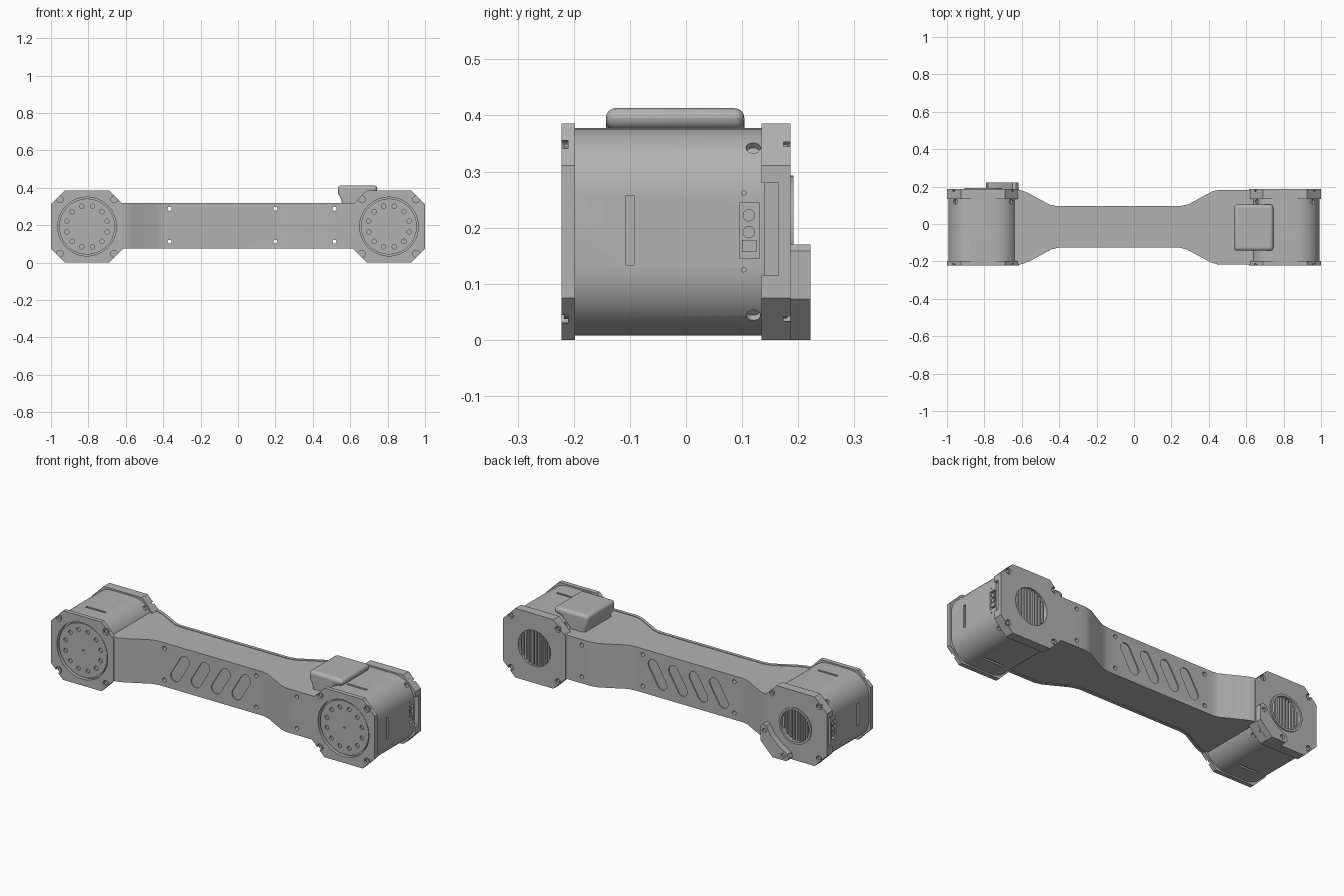
import bpy, bmesh
from math import cos, sin, pi, radians, sqrt
from mathutils import Vector

if "Cube" in bpy.data.objects:
    bpy.data.objects.remove(bpy.data.objects["Cube"])

grey = bpy.data.materials.new("machined_grey")
colour = (0.45, 0.45, 0.45, 1)
grey.diffuse_color = colour
grey.use_nodes = True
grey.node_tree.nodes["Principled BSDF"].inputs["Base Color"].default_value = colour

CZ, HALF = 0.193, 0.193      # joint centre height and half width
FRONT, BACK = -0.222, 0.186  # outer faces of the joint plates


# Shape helpers
def prism(bm, pts, axis, a, b):
    place = {"x": lambda p, t: (t, p[0], p[1]),
             "y": lambda p, t: (p[0], t, p[1]),
             "z": lambda p, t: (p[0], p[1], t)}[axis]
    lo = [bm.verts.new(place(p, a)) for p in pts]
    hi = [bm.verts.new(place(p, b)) for p in pts]
    faces = [bm.faces.new(lo), bm.faces.new(hi[::-1])]
    for i in range(len(pts)):
        j = (i + 1) % len(pts)
        faces.append(bm.faces.new((lo[j], lo[i], hi[i], hi[j])))
    bmesh.ops.recalc_face_normals(bm, faces=faces)


def box(bm, x0, x1, y0, y1, z0, z1):
    prism(bm, [(x0, y0), (x1, y0), (x1, y1), (x0, y1)], "z", z0, z1)


def cyl(bm, p0, p1, r, n=24):
    p0, p1 = Vector(p0), Vector(p1)
    d = p1 - p0
    m = d.to_track_quat("Z", "Y").to_matrix().to_4x4()
    m.translation = (p0 + p1) / 2
    bmesh.ops.create_cone(bm, cap_ends=True, segments=n, radius1=r, radius2=r,
                          depth=d.length, matrix=m)


def corner_rect(cx, half, r, steps):
    pts = []
    for k, (sx, sz) in enumerate([(1, 1), (-1, 1), (-1, -1), (1, -1)]):
        for i in range(steps + 1):
            a = pi / 2 * (k + i / steps)
            pts.append((cx + sx * (half - r) + r * cos(a),
                        CZ + sz * (half - r) + r * sin(a)))
    return pts


def pill(cx, cz, dx, dz, r):
    pts = []
    tilt = radians(-30)
    for s, start in ((1, 0), (-1, pi)):
        for i in range(11):
            a = start + tilt + pi * i / 10
            pts.append((cx + s * dx + r * cos(a), cz + s * dz + r * sin(a)))
    return pts


def make(name, build, cut=None, bevel=0, segments=3):
    def mesh_object(label, fn):
        bm = bmesh.new()
        fn(bm)
        me = bpy.data.meshes.new(label)
        bm.to_mesh(me)
        bm.free()
        o = bpy.data.objects.new(label, me)
        bpy.context.collection.objects.link(o)
        return o

    ob = mesh_object(name, build)
    ob.data.materials.append(grey)
    if bevel:
        m = ob.modifiers.new("edge_round", "BEVEL")
        m.width, m.segments, m.limit_method = bevel, segments, "ANGLE"
    if cut:
        cutter = mesh_object(name + "_cutter", cut)
        cutter.hide_render = True
        m = ob.modifiers.new("cut", "BOOLEAN")
        m.operation, m.solver, m.object = "DIFFERENCE", "EXACT", cutter
        bpy.context.view_layer.update()
        done = bpy.data.meshes.new_from_object(
            ob.evaluated_get(bpy.context.evaluated_depsgraph_get()))
        ob.modifiers.clear()
        ob.data = done
        bpy.data.objects.remove(cutter)
    bpy.ops.object.select_all(action="DESELECT")
    ob.select_set(True)
    bpy.context.view_layer.objects.active = ob
    bpy.ops.object.shade_smooth_by_angle(angle=radians(30))
    return ob


# Joint housings, one at each end
def joint(side, s):
    cx = s * (1 - HALF)
    corners = [(cx + a * 0.145, CZ + b * 0.145) for a in (-1, 1) for b in (-1, 1)]
    octagon = corner_rect(cx, HALF, 0.075, 1)
    fan_r = 0.1 if s > 0 else 0.088

    def body_cuts(bm):
        # side, top and bottom slits
        box(bm, cx - 0.06, cx + 0.06, -0.107, -0.095, 0.37, 0.4)
        box(bm, cx - 0.06, cx + 0.06, -0.107, -0.095, 0, 0.016)
        box(bm, s * 0.98, s * 1.02, -0.108, -0.093, 0.133, 0.257)
        # connector bay and its fixing holes
        box(bm, s * 0.975, s * 1.02, 0.095, 0.131, 0.145, 0.244)
        for z in (0.125, 0.262):
            cyl(bm, (s * 0.98, 0.103, z), (s * 1.02, 0.103, z), 0.004, 12)
        # screw pockets on the rounded corners
        for a in (-1, 1):
            for b in (-1, 1):
                d = Vector((a, 0, b)) / sqrt(2)
                c = Vector((cx, 0.12, CZ))
                cyl(bm, c + d * 0.198, c + d * 0.25, 0.013, 16)

    make(side + "_joint_housing",
         lambda bm: prism(bm, corner_rect(cx, 0.185, 0.12, 8), "y", -0.2, 0.14), body_cuts)

    def front_cuts(bm):
        cyl(bm, (cx, -0.3, CZ), (cx, -0.1, CZ), 0.157, 64)
        for x, z in corners:
            cyl(bm, (x, -0.3, z), (x, FRONT + 0.012, z), 0.018)

    make(side + "_front_plate",
         lambda bm: prism(bm, octagon, "y", FRONT, -0.198), front_cuts)

    def flange_cuts(bm):
        cyl(bm, (cx, -0.3, CZ), (cx, -0.206, CZ), 0.005, 12)
        for i in range(12):
            a = 2 * pi * (i + 0.5) / 12
            x, z = cx + 0.112 * cos(a), CZ + 0.112 * sin(a)
            cyl(bm, (x, -0.3, z), (x, -0.204, z), 0.012, 16)

    make(side + "_output_flange",
         lambda bm: cyl(bm, (cx, -0.214, CZ), (cx, -0.19, CZ), 0.149, 64), flange_cuts)

    def back_cuts(bm):
        cyl(bm, (cx, 0.15, CZ), (cx, 0.3, CZ), fan_r, 48)
        box(bm, s * 0.97, s * 1.02, 0.1, 0.165, 0.115, 0.28)
        for x, z in corners:
            cyl(bm, (x, BACK - 0.012, z), (x, 0.3, z), 0.016)

    make(side + "_back_plate",
         lambda bm: prism(bm, octagon, "y", 0.135, BACK), back_cuts)

    def screws(bm):
        for x, z in corners:
            cyl(bm, (x, FRONT + 0.005, z), (x, -0.205, z), 0.011, 6)
            cyl(bm, (x, BACK - 0.015, z), (x, BACK - 0.005, z), 0.01, 6)

    make(side + "_plate_screws", screws)

    def slats(bm):
        for i in range(-4, 5):
            x = i * 0.02
            h = sqrt(max(fan_r ** 2 - x ** 2, 0))
            box(bm, cx + x - 0.005, cx + x + 0.005, 0.145, 0.178, CZ - h, CZ + h)

    make(side + "_fan_grille", slats)

    def sockets(bm):
        for z in (0.192, 0.222):
            cyl(bm, (s * 0.97, 0.112, z), (s * 0.99, 0.112, z), 0.011, 16)
        box(bm, s * 0.97, s * 0.99, 0.1, 0.126, 0.157, 0.178)

    make(side + "_sockets", sockets)


joint("left", 1)
joint("right", -1)

# Raised rim round the right fan
RX = HALF - 1
make("fan_rim", lambda bm: cyl(bm, (RX, 0.18, CZ), (RX, 0.192, CZ), 0.1, 48),
     lambda bm: cyl(bm, (RX, 0.1, CZ), (RX, 0.3, CZ), 0.088, 48))

# Stop bracket on the lower inner corner of the right joint
stop = [(-0.775, 0), (-0.69, 0), (-0.617, 0.073), (-0.617, 0.158), (-0.63, 0.17),
        (-0.65, 0.165), (-0.68, 0.115), (-0.73, 0.07), (-0.78, 0.04), (-0.79, 0.015)]
make("stop_bracket", lambda bm: prism(bm, stop, "y", 0.18, 0.222),
     lambda bm: [cyl(bm, (x, 0.21, z), (x, 0.3, z), 0.012, 16)
                 for x, z in ((-0.755, 0.025), (-0.64, 0.135))])

# Arm: two skins round a core, flared at both ends
front_path = [(-0.64, -0.217), (-0.6, -0.215), (-0.56, -0.2), (-0.44, -0.135), (-0.4, -0.126),
              (0.24, -0.126), (0.28, -0.135), (0.41, -0.205), (0.45, -0.217), (0.64, -0.217)]
back_path = [(-0.64, 0.183), (-0.61, 0.182), (-0.58, 0.173), (-0.45, 0.103), (-0.42, 0.097),
             (0.25, 0.097), (0.29, 0.105), (0.42, 0.175), (0.46, 0.183), (0.64, 0.183)]


def inset(path, d):
    return [(x, y + d) for x, y in path]


def arm_cuts(bm):
    for x in (-0.366, 0.2, 0.516):
        for z in (0.112, 0.288):
            cyl(bm, (x, -0.3, z), (x, 0.3, z), 0.011, 16)
    for i in range(4):
        shape = pill(-0.27 + i * 0.126, 0.198, 0.028, 0.048, 0.03)
        prism(bm, shape, "y", -0.2, -0.12)
        prism(bm, shape, "y", 0.091, 0.2)


for name, path, d in (("arm_front_skin", front_path, 0.018), ("arm_back_skin", back_path, -0.018)):
    make(name, lambda bm: prism(bm, path + inset(path, d)[::-1], "z", 0.075, 0.32), arm_cuts)
make("arm_core", lambda bm: prism(bm, inset(front_path, 0.017) + inset(back_path, -0.017)[::-1],
                                  "z", 0.078, 0.317), arm_cuts)

# Rounded cover bridging the arm and the left joint
cover = [(0.555, 0.3), (0.553, 0.335), (0.535, 0.37), (0.535, 0.413), (0.745, 0.413),
         (0.745, 0.378), (0.7, 0.37), (0.66, 0.3)]
make("top_cover", lambda bm: prism(bm, cover, "y", -0.143, 0.104), bevel=0.018, segments=4)
